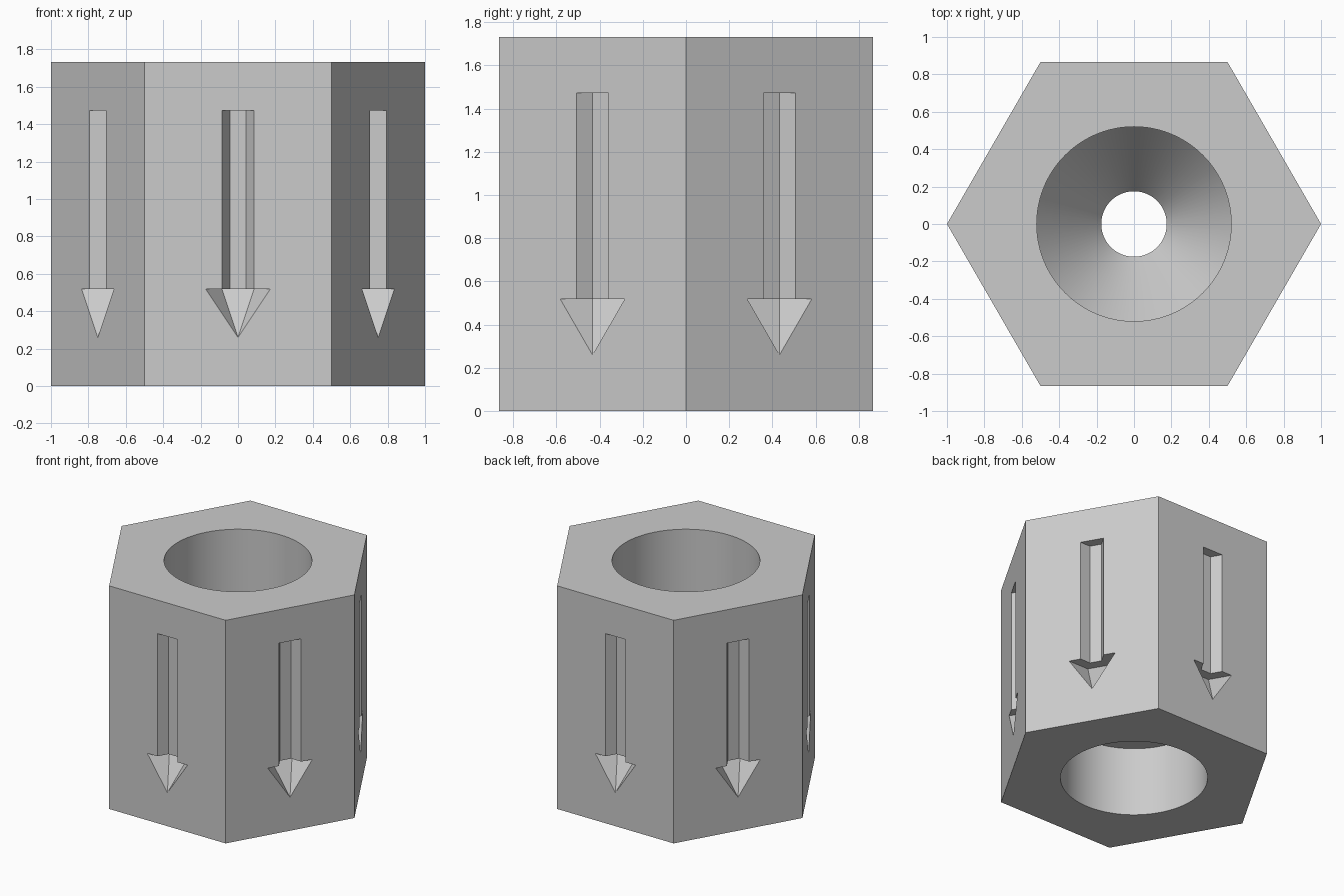
import bpy, bmesh, math
from mathutils import Matrix

if "Cube" in bpy.data.objects:
    bpy.data.objects.remove(bpy.data.objects["Cube"])

HEIGHT = math.sqrt(3)      # equal to the distance across flats
APOTHEM = HEIGHT / 2
BORE, NECK = 0.52, 0.175

grey = bpy.data.materials.new("plain grey")
grey.use_nodes = True
grey.diffuse_color = (0.6, 0.6, 0.6, 1)
grey.node_tree.nodes["Principled BSDF"].inputs["Base Color"].default_value = (0.6, 0.6, 0.6, 1)


def lathe(bm, profile, sides, matrix=Matrix()):
    """Revolve a closed (radius, z) profile around z."""
    part = bmesh.new()
    verts = [part.verts.new((r, 0, z)) for r, z in profile]
    edges = [part.edges.new(pair) for pair in zip(verts, verts[1:])]
    bmesh.ops.spin(part, geom=verts + edges, cent=(0, 0, 0), axis=(0, 0, 1),
                   angle=math.tau, steps=sides)
    bmesh.ops.remove_doubles(part, verts=part.verts[:], dist=0.0001)
    bmesh.ops.dissolve_limit(part, angle_limit=0.001, verts=part.verts[:], edges=part.edges[:])
    bmesh.ops.recalc_face_normals(part, faces=part.faces[:])
    part.transform(matrix)
    mesh = bpy.data.meshes.new("part")
    part.to_mesh(mesh)
    part.free()
    bm.from_mesh(mesh)
    bpy.data.meshes.remove(mesh)


def make_object(name, bm):
    mesh = bpy.data.meshes.new(name)
    bm.to_mesh(mesh)
    bm.free()
    mesh.materials.append(grey)
    obj = bpy.data.objects.new(name, mesh)
    bpy.context.collection.objects.link(obj)
    return obj


# Hexagonal block
bm = bmesh.new()
lathe(bm, [(0, 0), (1, 0), (1, HEIGHT), (0, HEIGHT)], 6)
block = make_object("hexagonal_block", bm)

# Through hole: lower socket, narrow neck, funnel and upper socket
bm = bmesh.new()
lathe(bm, [(0, -0.1), (BORE, -0.1), (BORE, 0.54), (NECK, 0.54), (NECK, 0.6),
           (BORE, 1.04), (BORE, HEIGHT + 0.1), (0, HEIGHT + 0.1)], 96)
bore_cutter = make_object("bore_cutter", bm)

# Six-sided downward arrows sunk halfway into each side
bm = bmesh.new()
for i in range(6):
    place = Matrix.Rotation(math.tau * i / 6, 4, "Z") @ Matrix.Translation((0, -APOTHEM, 0))
    lathe(bm, [(0, 0.15 * HEIGHT), (0.1 * HEIGHT, 0.3 * HEIGHT), (0.05 * HEIGHT, 0.3 * HEIGHT),
               (0.05 * HEIGHT, 0.85 * HEIGHT), (0, 0.85 * HEIGHT)], 6, place)
arrow_cutter = make_object("arrow_cutter", bm)

# Cut, bake and remove the cutters
bpy.ops.object.select_all(action="DESELECT")
bpy.context.view_layer.objects.active = block
block.select_set(True)
for cutter in (bore_cutter, arrow_cutter):
    cutter.hide_render = True
    mod = block.modifiers.new(cutter.name, "BOOLEAN")
    mod.operation = "DIFFERENCE"
    mod.solver = "EXACT"
    mod.object = cutter
    bpy.ops.object.modifier_apply(modifier=mod.name)
    bpy.data.objects.remove(cutter)

# Smooth round bore, crisp flat sides
bpy.ops.object.shade_smooth_by_angle(angle=math.radians(25))
